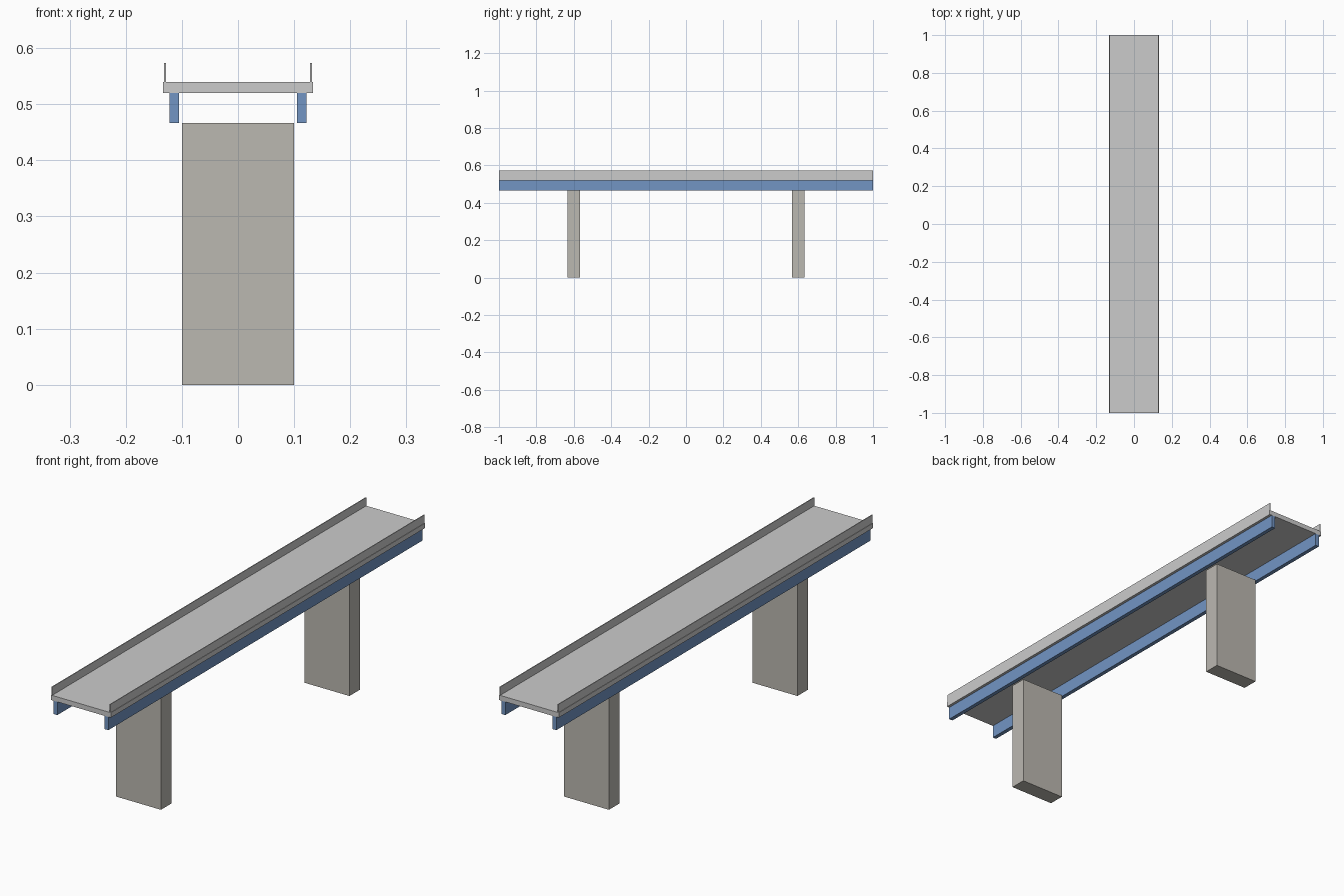
import bpy

if "Cube" in bpy.data.objects:
    bpy.data.objects.remove(bpy.data.objects["Cube"])


def material(name, color):
    m = bpy.data.materials.new(name)
    m.diffuse_color = color
    m.use_nodes = True
    m.node_tree.nodes["Principled BSDF"].inputs["Base Color"].default_value = m.diffuse_color
    return m


def box(name, x, y, z, mat=None):
    """Box from (min, max) ranges on each axis."""
    bpy.ops.mesh.primitive_cube_add(size=1)
    ob = bpy.context.object
    ob.name = name
    ob.location = [(a + b) / 2 for a, b in (x, y, z)]
    ob.scale = [b - a for a, b in (x, y, z)]
    bpy.ops.object.transform_apply(location=True, rotation=False, scale=True)
    if mat:
        ob.data.materials.append(mat)
    return ob


steel = material("blue_steel", (0.17, 0.30, 0.55, 1))
concrete = material("concrete", (0.50, 0.48, 0.44, 1))

length = (-1, 1)

# Road deck
box("deck", (-0.1333, 0.1333), length, (0.52, 0.54))

# Girders under the deck and thin parapets on top, one per side
for side, s in (("left", -1), ("right", 1)):
    gx, px = s * 0.1137, s * 0.13
    box(side + "_girder", (gx - 0.0083, gx + 0.0083), length, (0.4667, 0.52), steel)
    box(side + "_parapet", (px - 0.0017, px + 0.0017), length, (0.54, 0.5733))

# Wall piers
for end, y in (("front", -0.6), ("back", 0.6)):
    box(end + "_pier", (-0.1, 0.1), (y - 0.0333, y + 0.0333), (0, 0.4667), concrete)
